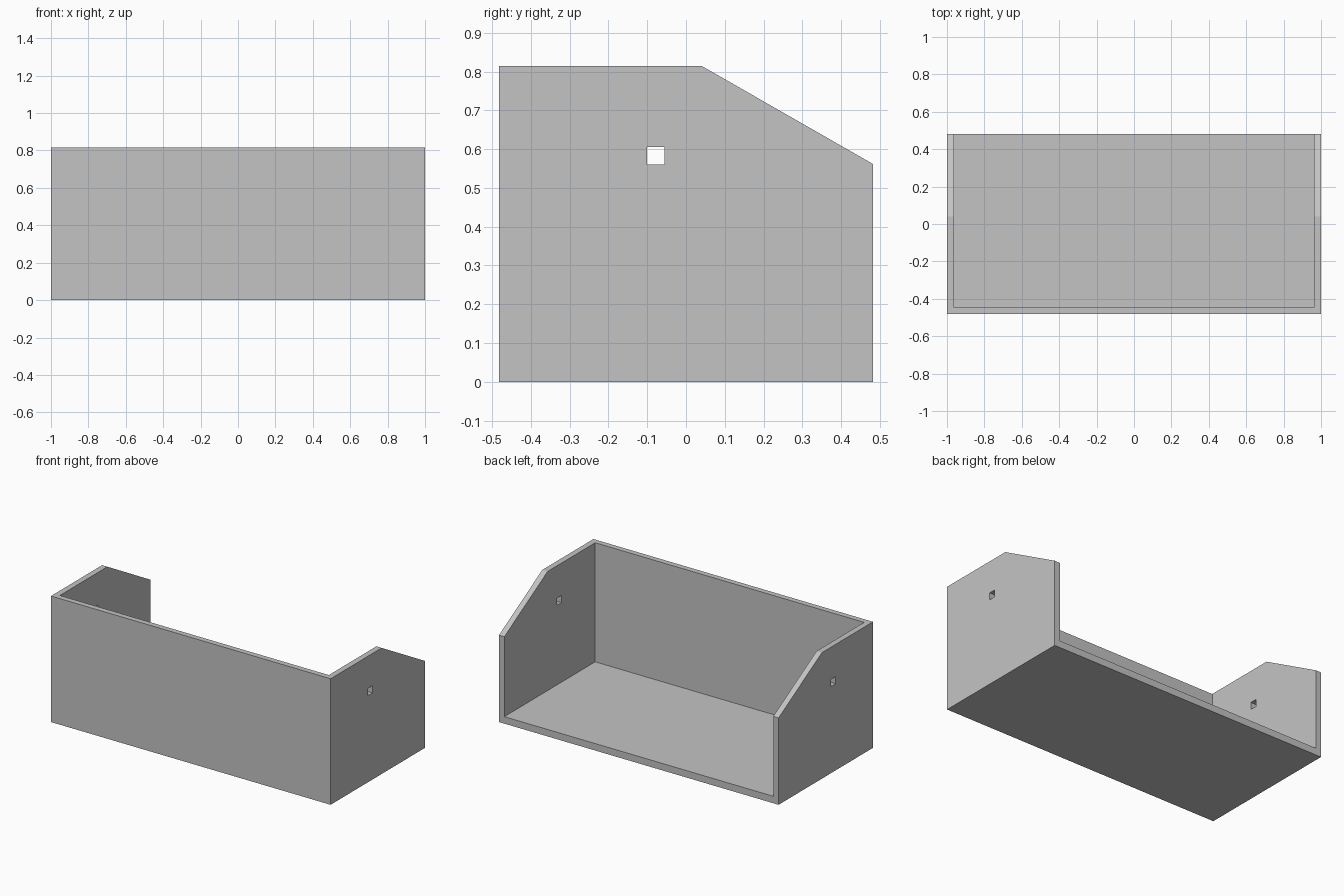
import bpy
import bmesh

default = bpy.data.objects.get("Cube")
if default:
    bpy.data.objects.remove(default, do_unlink=True)

HALF_W, HALF_D = 1.0, 0.482
HEIGHT, BACK_HEIGHT, SLOPE_START = 0.815, 0.562, 0.04
SIDE_T, FRONT_T, FLOOR_T = 0.038, 0.036, 0.045

grey = bpy.data.materials.new("light grey")
grey.use_nodes = True
grey.diffuse_color = (0.55, 0.55, 0.55, 1)
grey.node_tree.nodes["Principled BSDF"].inputs["Base Color"].default_value = grey.diffuse_color


def prism(name, profile, x0, x1):
    """Extrude a (y, z) profile along x."""
    bm = bmesh.new()
    face = bm.faces.new([bm.verts.new((x0, y, z)) for y, z in profile])
    ext = bmesh.ops.extrude_face_region(bm, geom=[face])
    moved = [v for v in ext["geom"] if isinstance(v, bmesh.types.BMVert)]
    bmesh.ops.translate(bm, vec=(x1 - x0, 0, 0), verts=moved)
    bmesh.ops.recalc_face_normals(bm, faces=bm.faces)
    mesh = bpy.data.meshes.new(name)
    bm.to_mesh(mesh)
    bm.free()
    mesh.materials.append(grey)
    obj = bpy.data.objects.new(name, mesh)
    bpy.context.collection.objects.link(obj)
    return obj


def box(name, x, y0, y1, z0, z1):
    return prism(name, [(y0, z0), (y1, z0), (y1, z1), (y0, z1)], -x, x)


def carve(target, cutter):
    """Subtract the cutter, apply the cut and remove the cutter."""
    cutter.hide_render = True
    mod = target.modifiers.new("cut", 'BOOLEAN')
    mod.operation = 'DIFFERENCE'
    mod.solver = 'EXACT'
    mod.object = cutter
    bpy.context.view_layer.objects.active = target
    bpy.ops.object.modifier_apply(modifier=mod.name)
    bpy.data.objects.remove(cutter, do_unlink=True)


# Solid body with the sloped rear corner
bin_body = prism("open_bin", [
    (-HALF_D, 0), (HALF_D, 0), (HALF_D, BACK_HEIGHT),
    (SLOPE_START, HEIGHT), (-HALF_D, HEIGHT)], -HALF_W, HALF_W)

# Hollow interior, open at the top and back
carve(bin_body, box("cavity_cutter", HALF_W - SIDE_T, -HALF_D + FRONT_T, 1, FLOOR_T, 1))

# Square hole through both side walls
carve(bin_body, box("hole_cutter", HALF_W + 0.1, -0.101, -0.055, 0.56, 0.606))
